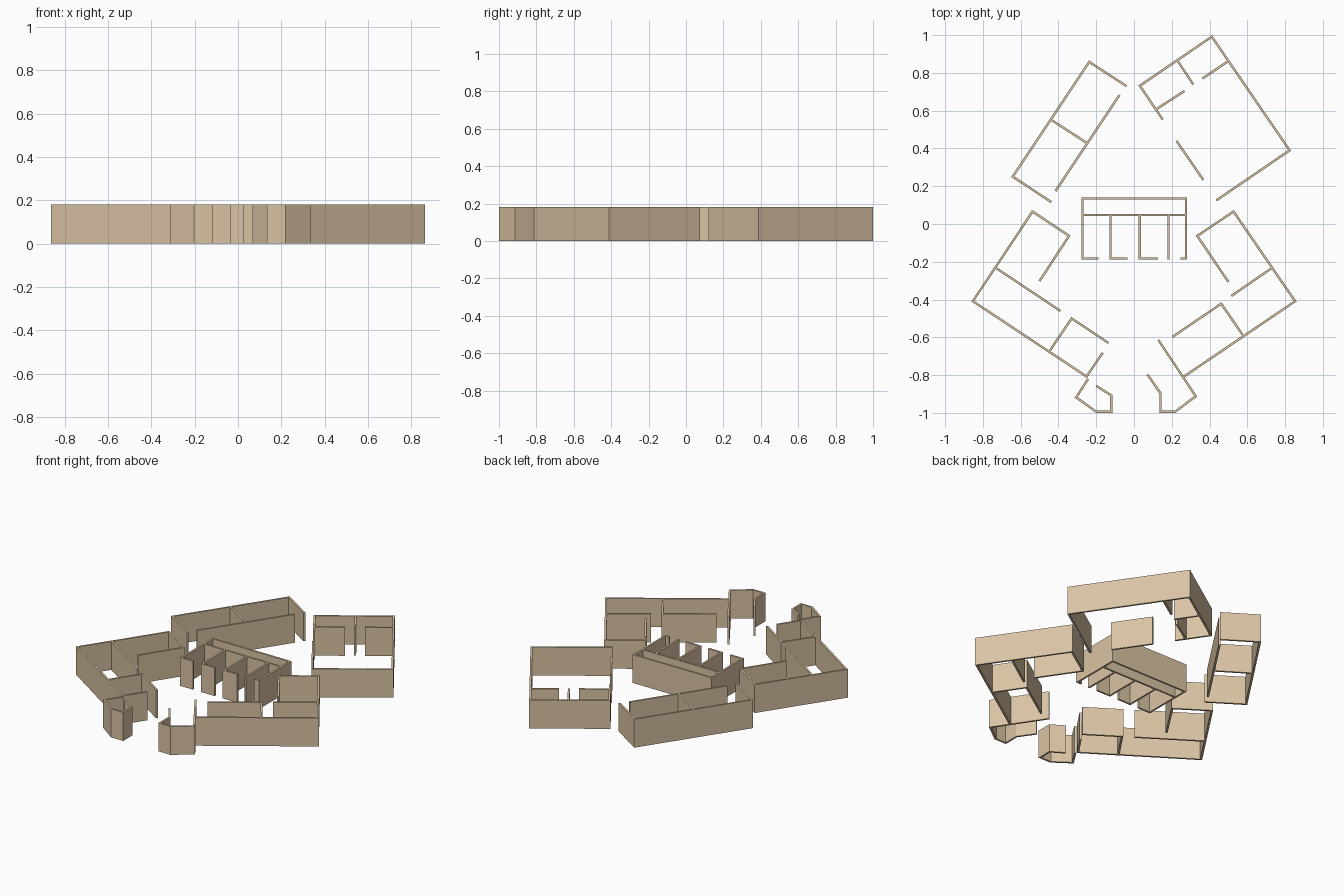
import bpy, bmesh
from mathutils import Vector

if "Cube" in bpy.data.objects:
    bpy.data.objects.remove(bpy.data.objects["Cube"])

HEIGHT, THICK = 0.182, 0.012

plaster = bpy.data.materials.new("tan_plaster")
plaster.diffuse_color = (0.70, 0.55, 0.37, 1)
plaster.use_nodes = True
plaster.node_tree.nodes["Principled BSDF"].inputs["Base Color"].default_value = plaster.diffuse_color


def wall_run(bm, pts, closed=False):
    """Extrude a mitred wall along a plan polyline (centre line)."""
    p = [Vector(q) for q in pts]
    n = len(p)
    segs = n if closed else n - 1
    normals = []
    for i in range(segs):
        d = (p[(i + 1) % n] - p[i]).normalized()
        normals.append(Vector((-d.y, d.x)))
    rings = []
    for i in range(n):
        a = normals[i - 1] if (closed or i > 0) else normals[0]
        b = normals[i] if i < segs else normals[-1]
        off = (a + b) * (THICK / 2 / (1 + a.dot(b)))
        l, r = p[i] + off, p[i] - off
        rings.append([bm.verts.new((v.x, v.y, z)) for v, z in
                      ((l, 0), (r, 0), (r, HEIGHT), (l, HEIGHT))])
    for i in range(segs):
        a, b = rings[i], rings[(i + 1) % n]
        for k in range(4):
            bm.faces.new((a[k], a[(k + 1) % 4], b[(k + 1) % 4], b[k]))
    if not closed:
        bm.faces.new(rings[0])
        bm.faces.new(rings[-1][::-1])


def building(name, runs, loops=()):
    bm = bmesh.new()
    for r in runs:
        wall_run(bm, r)
    for r in loops:
        wall_run(bm, r, True)
    bmesh.ops.recalc_face_normals(bm, faces=bm.faces)
    me = bpy.data.meshes.new(name)
    bm.to_mesh(me)
    bm.free()
    me.materials.append(plaster)
    bpy.context.collection.objects.link(bpy.data.objects.new(name, me))


# Two-room wing, back left
building("back_left_wing_walls", [
    [(-0.04, 0.73), (-0.237, 0.858), (-0.642, 0.251), (-0.438, 0.116)],
    [(-0.077, 0.683), (-0.415, 0.175)],
    [(-0.441, 0.553), (-0.251, 0.43)],
])

# Large hall with small rooms, back right
building("back_right_hall_walls", [
    [(0.152, 0.553), (0.031, 0.732), (0.412, 0.9915), (0.824, 0.39), (0.436, 0.125)],
    [(0.119, 0.608), (0.267, 0.704)],
    [(0.229, 0.866), (0.314, 0.739)],
    [(0.499, 0.862), (0.362, 0.770)],
    [(0.225, 0.44), (0.367, 0.233)],
])

# Central block: corridor behind a row of open stalls
L, R = -0.273, 0.275
building("central_stall_walls", [
    [(L, 0.048), (R, 0.048)],
    [(L, 0.048), (L, -0.183), (-0.187, -0.183)],
    [(-0.124, 0.048), (-0.124, -0.183), (-0.034, -0.183)],
    [(0.03, 0.048), (0.03, -0.183), (0.126, -0.183)],
    [(0.183, 0.048), (0.183, -0.189)],
    [(R, 0.048), (R, -0.183), (0.246, -0.183)],
], [[(L, 0.048), (R, 0.048), (R, 0.135), (L, 0.135)]])

# Front left wing with bay at its end
building("front_left_wing_walls", [
    [(-0.5, -0.302), (-0.344, -0.063), (-0.537, 0.066), (-0.853, -0.409), (-0.247, -0.81)],
    [(-0.735, -0.230), (-0.39, -0.46)],
    [(-0.45, -0.677), (-0.33, -0.50), (-0.135, -0.63)],
    [(-0.166, -0.682), (-0.253, -0.81)],
    [(-0.243, -0.82), (-0.306, -0.918), (-0.2, -0.988), (-0.121, -0.988),
     (-0.121, -0.907), (-0.2, -0.857)],
])

# Front right wing with bay at its end
building("front_right_wing_walls", [
    [(0.5, -0.307), (0.335, -0.063), (0.527, 0.066), (0.853, -0.409), (0.261, -0.81)],
    [(0.73, -0.233), (0.515, -0.381)],
    [(0.577, -0.590), (0.462, -0.422), (0.203, -0.598)],
    [(0.129, -0.614), (0.327, -0.912), (0.218, -0.988), (0.14, -0.988),
     (0.14, -0.896), (0.071, -0.796)],
])

# The bay outlines touch the front limit of the plan
for o in bpy.context.collection.objects:
    if o.name.startswith("front_"):
        for v in o.data.vertices:
            if v.co.y < -0.97:
                v.co.y -= 0.006
